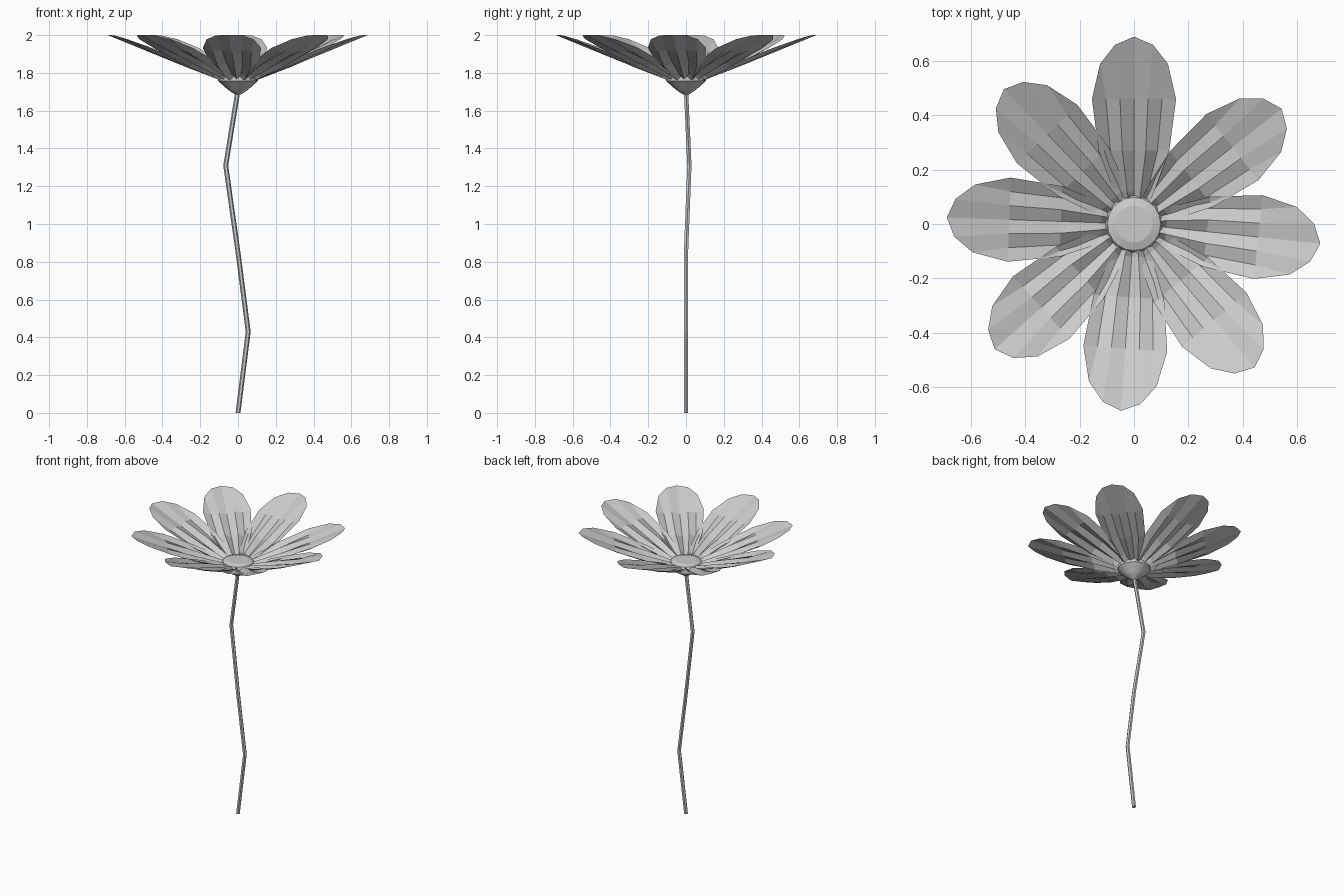
import bpy, bmesh, math
from mathutils import Vector, Matrix

if "Cube" in bpy.data.objects:
    bpy.data.objects.remove(bpy.data.objects["Cube"])

grey = bpy.data.materials.new("plain_grey")
grey.diffuse_color = (0.6, 0.6, 0.6, 1)
grey.use_nodes = True
grey.node_tree.nodes["Principled BSDF"].inputs["Base Color"].default_value = grey.diffuse_color


def finish(bm, name, fix=True):
    if fix:
        bmesh.ops.recalc_face_normals(bm, faces=bm.faces)
    me = bpy.data.meshes.new(name)
    bm.to_mesh(me)
    bm.free()
    me.materials.append(grey)
    ob = bpy.data.objects.new(name, me)
    bpy.context.collection.objects.link(ob)
    return ob


def loft(name, rings):
    """Skin a list of equal rings of points and cap both ends."""
    bm = bmesh.new()
    vs = [[bm.verts.new(p) for p in ring] for ring in rings]
    n = len(vs[0])
    for a, b in zip(vs, vs[1:]):
        for i in range(n):
            j = (i + 1) % n
            bm.faces.new((a[i], a[j], b[j], b[i]))
    bm.faces.new(vs[0])
    bm.faces.new(vs[-1])
    return finish(bm, name)


def ring(x, y, z, r, n):
    return [(x + r * math.cos(2 * math.pi * i / n),
             y + r * math.sin(2 * math.pi * i / n), z) for i in range(n)]


# Crooked stem
path = [(0, 0, 0), (0.054, 0, 0.43), (0, 0, 0.85), (-0.065, 0.018, 1.31), (0, 0, 1.71)]
loft("stem", [ring(*p, 0.013, 6) for p in path])

# Cone-shaped cup below the petals and flat button above it
cup = [(0.014, 1.685), (0.05, 1.708), (0.105, 1.757), (0.105, 1.775),
       (0.098, 1.787), (0.068, 1.797)]
loft("flower_centre", [ring(0, 0, z, r, 20) for r, z in cup])

# Pleated petals: rows run outwards, columns across
# (distance out, half width, pleat depth, edge lift)
rows = [(0.05, 0.045, 0.012, 0.0), (0.12, 0.075, 0.013, 0.0),
        (0.27, 0.130, 0.012, 0.004), (0.46, 0.155, 0.006, 0.014)]
tip = [(0.69, 0.0, 2.0), (0.66, 0.07, 1.999), (0.59, 0.125, 1.978)]


def petal(name, angle):
    bm = bmesh.new()
    grid = []
    for u, w, d, lift in rows:
        line = []
        for c in range(-3, 4):
            z = 1.777 + (u - 0.1) * 0.375 + lift * (c / 3) ** 2
            z += d if c % 2 else -d
            line.append(bm.verts.new((u, w * c / 3, z)))
        grid.append(line)
    for a, b in zip(grid, grid[1:]):
        for i in range(6):
            bm.faces.new((a[i], b[i], b[i + 1], a[i + 1]))
    # rounded tip fanning out of the last row
    end = []
    for c in range(-2, 3):
        u, v, z = tip[abs(c)]
        end.append(bm.verts.new((u, math.copysign(v, c), z)))
    last = grid[-1]
    bm.faces.new((last[0], end[0], last[1]))
    bm.faces.new((last[5], end[4], last[6]))
    for i in range(4):
        bm.faces.new((last[i + 1], end[i], end[i + 1], last[i + 2]))
    bmesh.ops.transform(bm, verts=bm.verts, matrix=Matrix.Rotation(angle, 4, 'Z'))
    for f in bm.faces:
        f.normal_update()
        if f.normal.z < 0:
            f.normal_flip()
    return finish(bm, name, False)


for k in range(8):
    petal(f"petal_{k + 1}", math.radians(90 + 44 * k))
